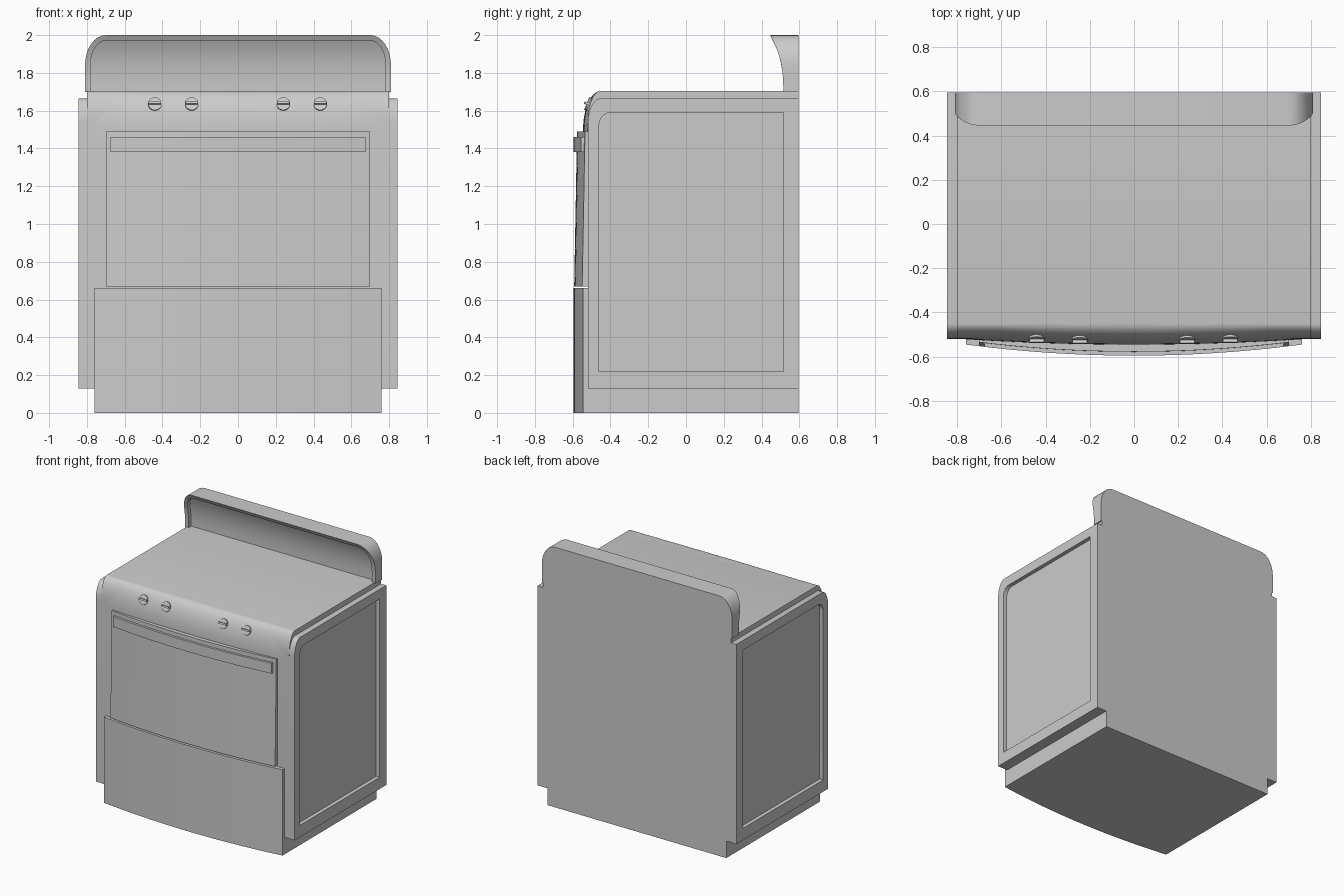
import bpy, bmesh, math
from mathutils import Vector, Matrix

cube = bpy.data.objects.get("Cube")
if cube:
    bpy.data.objects.remove(cube, do_unlink=True)

enamel = bpy.data.materials.new("grey_enamel")
enamel.use_nodes = True
GREY = (0.6, 0.6, 0.6, 1)
enamel.diffuse_color = GREY
enamel.node_tree.nodes["Principled BSDF"].inputs["Base Color"].default_value = GREY

BACK, FRONT = 0.595, -0.52


def finish(name, bm):
    """Turn a bmesh into a shaded, named object."""
    bmesh.ops.recalc_face_normals(bm, faces=bm.faces)
    mesh = bpy.data.meshes.new(name)
    bm.to_mesh(mesh)
    bm.free()
    mesh.materials.append(enamel)
    ob = bpy.data.objects.new(name, mesh)
    bpy.context.collection.objects.link(ob)
    bpy.ops.object.select_all(action='DESELECT')
    ob.select_set(True)
    bpy.context.view_layer.objects.active = ob
    bpy.ops.object.shade_smooth_by_angle(angle=math.radians(30))
    return ob


def loft(name, loops, strip_cap=False):
    """Skin matching loops; strip_cap closes curved ends with cross strips."""
    bm = bmesh.new()
    rings = [[bm.verts.new(p) for p in loop] for loop in loops]
    n = len(rings[0])
    for a, b in zip(rings, rings[1:]):
        for i in range(n):
            j = (i + 1) % n
            bm.faces.new((a[i], a[j], b[j], b[i]))
    for ring in (rings[0], rings[-1]):
        if strip_cap:
            for i in range(n // 2 - 1):
                bm.faces.new((ring[i], ring[i + 1], ring[n - 2 - i], ring[n - 1 - i]))
        else:
            bm.faces.new(ring)
    return finish(name, bm)


def rounded(x, front, back, low, high, ry, rz, steps=10):
    """Side profile at x with a rounded top front corner."""
    pts = [(x, back, high), (x, back, low), (x, front, low)]
    for i in range(steps + 1):
        t = math.pi / 2 * i / steps
        pts.append((x, front + ry - ry * math.cos(t), high - rz + rz * math.sin(t)))
    return pts


def stations(half, count=24):
    return [half * (2 * i / count - 1) for i in range(count + 1)]


def bow(x):
    return -0.595 + 0.05 * (x / 0.76) ** 2


def bowed_plate(name, half, low, high, back, set_low=0, set_high=0):
    """Plate whose front bulges; set_* pull the lower and upper edge back."""
    loft(name, [[(x, back(x), low), (x, bow(x) + set_low, low),
                 (x, bow(x) + set_high, high), (x, back(x), high)]
                for x in stations(half)])


# Body core, top and plinth
loft("body", [rounded(x, FRONT, BACK, 0.13, 1.705, 0.07, 0.16) for x in (-0.8, 0.8)])
loft("plinth", [[(x, FRONT, 0), (x, BACK, 0), (x, BACK, 0.2), (x, FRONT, 0.2)]
                for x in (-0.76, 0.76)])

# Side panels with recessed centres
for side, name in ((1, "left_side_panel"), (-1, "right_side_panel")):
    def outer(x):
        return rounded(side * x, FRONT, BACK, 0.13, 1.665, 0.07, 0.13)

    def inner(x):
        return rounded(side * x, -0.46, 0.515, 0.22, 1.59, 0.06, 0.07)
    loft(name, [outer(0.78), outer(0.845), inner(0.845), inner(0.815)])

# Bowed control panel
def panel_front(x):
    return -0.545 + 0.024 * (x / 0.76) ** 2


loft("control_panel", [rounded(x, panel_front(x), -0.4, 1.49, 1.705,
                               -0.45 - panel_front(x), 0.205) for x in stations(0.76)])

# Drawer, oven door and handle
bowed_plate("drawer", 0.76, 0, 0.66, lambda x: -0.5)
bowed_plate("oven_door", 0.70, 0.67, 1.49, lambda x: -0.5, 0.003, 0.018)
bowed_plate("door_handle", 0.675, 1.38, 1.46, lambda x: bow(x) + 0.03)

# Knobs: disc with a grip bar, tilted to the panel
for i, x in enumerate((-0.44, -0.245, 0.24, 0.435)):
    ry = -0.45 - panel_front(x)
    t = math.asin(0.135 / 0.205)
    normal = Vector((0, -math.cos(t) / ry, math.sin(t) / 0.205)).normalized()
    spot = Vector((x, -0.45 - ry * math.cos(t), 1.635))
    axis_x = Vector((1, 0, 0))
    frame = Matrix((axis_x, normal.cross(axis_x), normal)).transposed().to_4x4()
    place = Matrix.Translation(spot) @ frame
    bm = bmesh.new()
    bmesh.ops.create_cone(bm, cap_ends=True, segments=24, radius1=0.036, radius2=0.036,
                          depth=0.014, matrix=place)
    bmesh.ops.create_cube(bm, size=1, matrix=place @ Matrix.Translation((0, 0, 0.01))
                          @ Matrix.Diagonal((0.066, 0.012, 0.022, 1)))
    finish(f"knob_{i + 1}", bm)

# Backsplash: curved hood with a rim around a hollow face
def hood(z):
    return 0.515 - 0.07 * (max(0, z - 1.72) / 0.28) ** 2.3


def arch(half, top, radius_x, radius_z, depth):
    """Arched outline, up the left edge and down the right one."""
    rows = [(half, 1.70 + (top - radius_z - 1.70) * k / 4) for k in range(4)]
    for k in range(9):
        t = math.pi / 2 * k / 8
        rows.append((half - radius_x + radius_x * math.cos(t),
                     top - radius_z + radius_z * math.sin(t)))
    left = [(-w, depth(z), z) for w, z in rows]
    return left + [(-p[0], p[1], p[2]) for p in reversed(left)]


rim = (0.81, 2.0, 0.11, 0.16)
hollow = (0.78, 1.97, 0.08, 0.12)
loft("backsplash", [arch(*rim, lambda z: BACK), arch(*rim, hood), arch(*hollow, hood),
                    arch(*hollow, lambda z: hood(z) + 0.03)], strip_cap=True)
